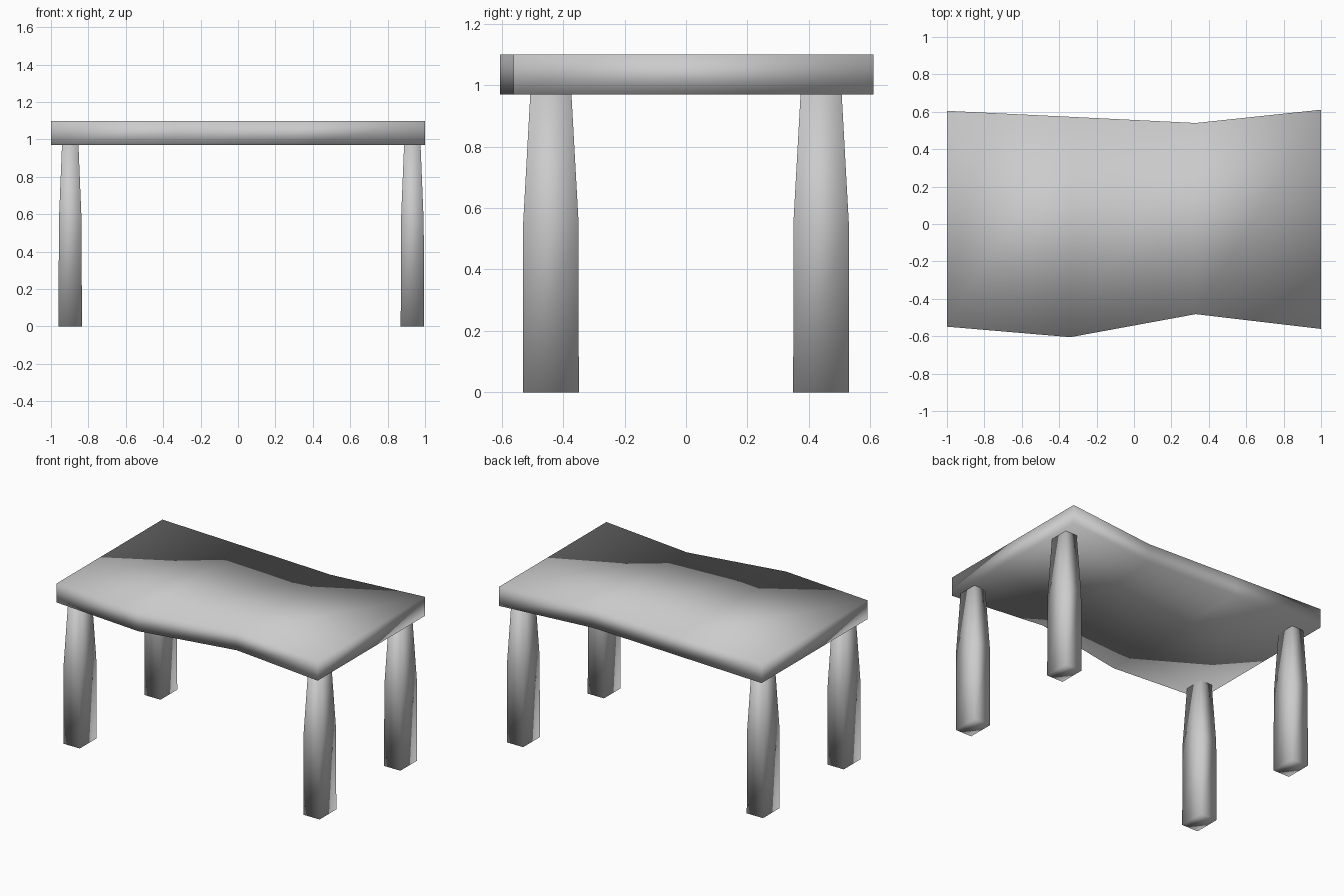
import bpy, bmesh

if "Cube" in bpy.data.objects:
    bpy.data.objects.remove(bpy.data.objects["Cube"])

def make_object(name, rings):
    """Skin a stack of equal-length vertex loops, capped at both ends."""
    bm = bmesh.new()
    loops = [[bm.verts.new(p) for p in ring] for ring in rings]
    n = len(loops[0])
    for a, b in zip(loops, loops[1:]):
        for i in range(n):
            j = (i + 1) % n
            bm.faces.new((a[i], a[j], b[j], b[i]))
    # caps: strips of quads between the front and back halves of each loop
    for cap in (loops[0], loops[-1]):
        for i in range(n // 2 - 1):
            bm.faces.new((cap[i], cap[i + 1], cap[n - 2 - i], cap[n - 1 - i]))
    bmesh.ops.recalc_face_normals(bm, faces=bm.faces)
    for f in bm.faces:
        f.smooth = True
    mesh = bpy.data.meshes.new(name)
    bm.to_mesh(mesh)
    bm.free()
    obj = bpy.data.objects.new(name, mesh)
    bpy.context.collection.objects.link(obj)
    return obj

# Wavy-edged table top
front = [(-1, -0.549), (-0.34, -0.605), (0.33, -0.482), (1, -0.561)]
back = [(1, 0.611), (0.33, 0.54), (-0.34, 0.573), (-1, 0.605)]
make_object("table_top", [[(x, y, z) for x, y in front + back] for z in (0.97, 1.10)])

# Block legs, straight below and tapered above the knee: (z, half x, half y)
profile = [(0, 0.062, 0.091), (0.555, 0.061, 0.09), (0.97, 0.044, 0.067)]
for side, cx in (("left", -0.897), ("right", 0.932)):
    for end, cy in (("front", -0.44), ("back", 0.44)):
        make_object(f"{end}_{side}_leg", [
            [(cx + sx * hx, cy + sy * hy, z)
             for sx, sy in ((-1, -1), (1, -1), (1, 1), (-1, 1))]
            for z, hx, hy in profile])
